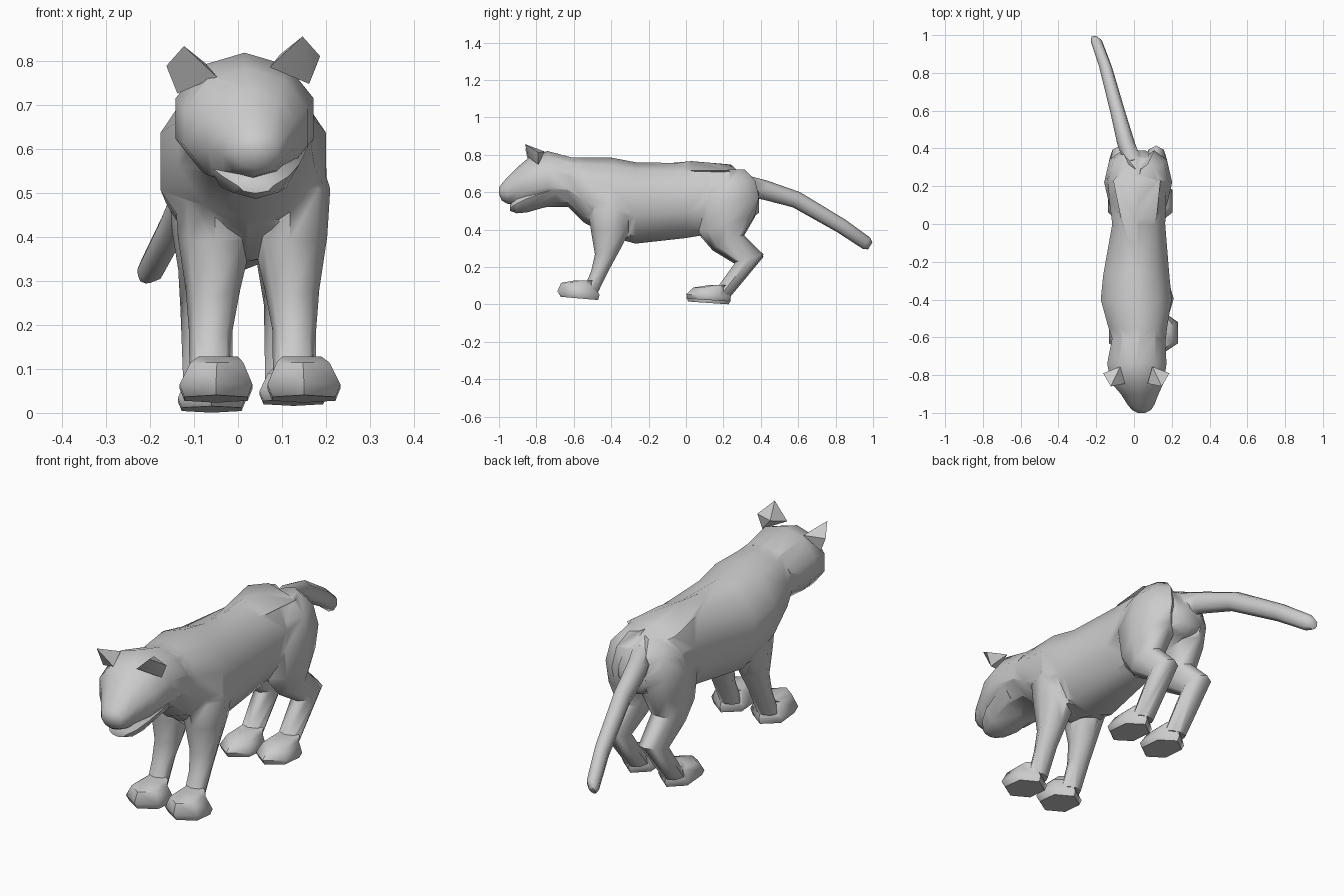
import bpy, bmesh, math
from mathutils import Vector

if "Cube" in bpy.data.objects:
    bpy.data.objects.remove(bpy.data.objects["Cube"])


def shade(me, angle):
    for p in me.polygons:
        p.use_smooth = True
    me.set_sharp_from_angle(angle=math.radians(angle))


def finish(name, bm, angle):
    bmesh.ops.recalc_face_normals(bm, faces=bm.faces)
    me = bpy.data.meshes.new(name)
    bm.to_mesh(me)
    bm.free()
    shade(me, angle)
    ob = bpy.data.objects.new(name, me)
    bpy.context.collection.objects.link(ob)
    return ob


def loft(name, sections, n, angle=55):
    """Skin rings: (x, y, z, half width in x, half depth, tilt of depth in yz)."""
    bm = bmesh.new()
    fit = max(abs(math.sin(2 * math.pi * i / n)) for i in range(n))
    rings = []
    for x, y, z, rx, rv, tilt in sections:
        v = Vector((0, math.cos(math.radians(tilt)), math.sin(math.radians(tilt))))
        ring = []
        for i in range(n):
            a = 2 * math.pi * i / n
            u = Vector((rx * math.sin(a) / fit, 0, 0))
            ring.append(bm.verts.new(Vector((x, y, z)) + u + v * rv * math.cos(a)))
        rings.append(ring)
    for a, b in zip(rings, rings[1:]):
        for i in range(n):
            j = (i + 1) % n
            bm.faces.new((a[i], a[j], b[j], b[i]))
    bm.faces.new(rings[0])
    bm.faces.new(rings[-1])
    return finish(name, bm, angle)


def hull(name, points):
    bm = bmesh.new()
    for p in points:
        bm.verts.new(p)
    bmesh.ops.convex_hull(bm, input=bm.verts)
    return finish(name, bm, 25)


def spans(rows):
    """Upright rings from (y, x, top, bottom, half width)."""
    return [(x, y, (t + b) / 2, w, (t - b) / 2, 90) for y, x, t, b, w in rows]


def merge(base, parts):
    """Union the parts into the base so no hidden inner faces remain."""
    for p in parts:
        m = base.modifiers.new("join", 'BOOLEAN')
        m.operation, m.solver, m.object = 'UNION', 'EXACT', p
    dg = bpy.context.evaluated_depsgraph_get()
    me = bpy.data.meshes.new_from_object(base.evaluated_get(dg))
    base.modifiers.clear()
    base.data = me
    for p in parts:
        bpy.data.objects.remove(p)
    shade(me, 55)


# Torso from neck to rump
body = loft("body", spans([
    (-.64, .03, .785, .53, .135),
    (-.55, .02, .785, .44, .155),
    (-.40, .012, .785, .36, .188),
    (-.27, .012, .76, .325, .175),
    (0, .025, .755, .355, .14),
    (.12, .02, .755, .375, .15),
    (.24, .015, .735, .42, .155),
    (.35, .005, .675, .46, .11),
    (.39, 0, .60, .49, .06)]), 10)

# Bony ridge over the hips, and the chest between the front legs
parts = [hull("hip_ridge", [(0, -.2, .745), (.01, .03, .766), (-.01, .24, .748),
                            (0, .36, .64), (.14, .23, .715), (-.11, .23, .715),
                            (.12, .03, .715), (-.07, .03, .715)])]
parts.append(hull("chest", [(.022, -.55, .452), (.022, -.41, .345)] +
                  [(.022 + s * x, y, z) for s in (-1, 1) for x, y, z in
                   ((.11, -.475, .425), (.12, -.41, .37), (.10, -.30, .36),
                    (.145, -.46, .59), (.14, -.30, .58))]))

# Head and lower jaw
parts.append(loft("head", spans([
    (-.60, .025, .783, .52, .14),
    (-.74, .015, .82, .52, .157),
    (-.84, .018, .785, .515, .14),
    (-.90, .03, .735, .53, .10),
    (-.955, .037, .68, .538, .072),
    (-.985, .04, .645, .555, .05),
    (-1.0, .04, .625, .59, .02)]), 10))
parts.append(loft("lower_jaw", spans([
    (-.70, .03, .70, .535, .135),
    (-.85, .035, .64, .492, .105),
    (-.905, .04, .59, .487, .075),
    (-.94, .04, .533, .50, .04)]), 8))

# Tail
parts.append(loft("tail", [
    (0, .32, .63, .05, .06, 70), (-.04, .42, .612, .048, .052, 75),
    (-.085, .59, .56, .04, .045, 65), (-.15, .83, .42, .034, .04, 58),
    (-.198, .965, .327, .031, .036, 58), (-.21, .985, .313, .018, .022, 58)], 8))

# Paired parts: the right side is lifted a little
EAR = [(.135, -.86, .835), (.175, -.79, .79), (.085, -.755, .795),
       (.06, -.845, .765), (.15, -.79, .727)]
FRONT_LEG = [(.07, -.36, .66, .06, .07, 0), (.085, -.395, .51, .092, .13, 0),
             (.085, -.40, .40, .085, .108, 5), (.09, -.42, .28, .062, .068, 10),
             (.095, -.455, .19, .050, .052, 10), (.095, -.51, .07, .048, .042, 0)]
FRONT_PAW = [(.1, -.57, .032, .072, .10, -5), (.1, -.575, .06, .083, .113, -5),
             (.098, -.58, .115, .06, .088, 0), (.095, -.54, .128, .045, .055, 0)]
REAR_LEG = [(.05, .23, .71, .05, .085, 0), (.075, .225, .64, .085, .145, 5),
            (.085, .22, .54, .095, .172, 8), (.085, .22, .42, .088, .157, 18),
            (.09, .225, .325, .068, .09, 24), (.095, .34, .235, .058, .078, 15),
            (.093, .195, .05, .053, .044, -10)]
REAR_PAW = [(.093, .12, .008, .068, .108, -4), (.093, .12, .03, .077, .12, -4),
            (.093, .135, .075, .058, .095, 0), (.093, .18, .088, .045, .055, 0)]

for side, label in ((-1, "left"), (1, "right")):
    lift = .022 if side > 0 else 0
    parts.append(hull(label + "_ear", [(.012 + side * x, y, z + lift) for x, y, z in EAR]))
    for name, rings, mid, up, n in (("front_leg", FRONT_LEG, .033, 0, 8),
                                    ("front_paw", FRONT_PAW, .05, 0, 6),
                                    ("rear_leg", REAR_LEG, .022, lift * .5, 8),
                                    ("rear_paw", REAR_PAW, .033, lift * .7, 6)):
        parts.append(loft(label + "_" + name, [
            (mid + side * s[0], s[1], s[2] + up) + s[3:] for s in rings], n))

merge(body, parts)
